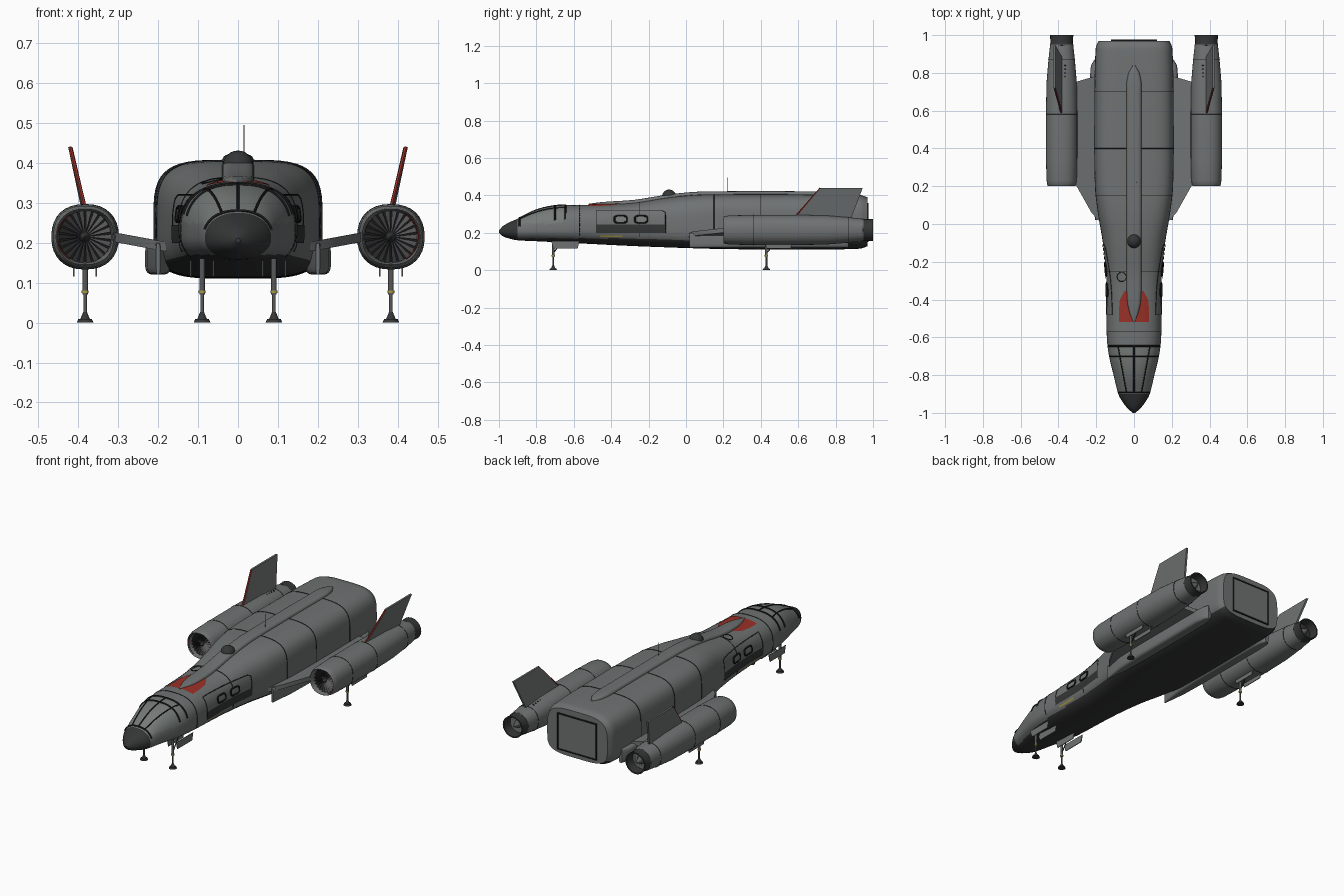
import bpy, bmesh, math
from mathutils import Vector

if "Cube" in bpy.data.objects:
    bpy.data.objects.remove(bpy.data.objects["Cube"])


def material(name, rgb):
    m = bpy.data.materials.new(name)
    m.use_nodes = True
    m.diffuse_color = (*rgb, 1)
    m.node_tree.nodes["Principled BSDF"].inputs["Base Color"].default_value = (*rgb, 1)
    return m


HULL = material("hull grey", (0.16, 0.17, 0.17))
DARK = material("dark grey", (0.035, 0.036, 0.037))
LINE = material("seam black", (0.012, 0.012, 0.012))
GLASS = material("canopy glass", (0.18, 0.2, 0.19))
RED = material("warning red", (0.32, 0.03, 0.02))
YELLOW = material("yellow", (0.4, 0.32, 0.05))
STEEL = material("steel", (0.1, 0.1, 0.1))
made = []


def add(name, data, mats):
    ob = bpy.data.objects.new(name, data)
    for m in mats:
        data.materials.append(m)
    bpy.context.collection.objects.link(ob)
    made.append(ob)
    return ob


def finish(name, bm, mats):
    bmesh.ops.recalc_face_normals(bm, faces=bm.faces)
    me = bpy.data.meshes.new(name)
    bm.to_mesh(me)
    bm.free()
    return add(name, me, mats)


def point(st, a, cx=0):
    """Point on a rounded section: station is y, half width, bottom, middle, top, squareness."""
    y, w, zb, zc, zt, n = st
    c, s = math.cos(a), math.sin(a)
    h = zt - zc if s > 0 else zc - zb
    return Vector((cx + w * math.copysign(abs(c) ** (2 / n), c), y,
                   zc + h * math.copysign(abs(s) ** (2 / n), s)))


def loft(name, stations, mats, cx=0, m=48):
    bm = bmesh.new()
    rings = [[bm.verts.new(point(st, math.tau * i / m, cx)) for i in range(m)] for st in stations]
    for a, b in zip(rings, rings[1:]):
        for i in range(m):
            j = (i + 1) % m
            bm.faces.new((a[i], a[j], b[j], b[i]))
    bm.faces.new(rings[0])
    bm.faces.new(rings[-1])
    return finish(name, bm, mats)


def sheet(name, rows, mat):
    bm = bmesh.new()
    grid = [[bm.verts.new(p) for p in row] for row in rows]
    for a, b in zip(grid, grid[1:]):
        for i in range(len(a) - 1):
            bm.faces.new((a[i], a[i + 1], b[i + 1], b[i]))
    return finish(name, bm, [mat])


def line(name, pts, r, mat, closed=False):
    cu = bpy.data.curves.new(name, "CURVE")
    cu.dimensions = "3D"
    cu.bevel_depth, cu.bevel_resolution = r, 1
    sp = cu.splines.new("POLY")
    sp.points.add(len(pts) - 1)
    for p, q in zip(sp.points, pts):
        p.co = (*q, 1)
    sp.use_cyclic_u = closed
    return add(name, cu, [mat])


def rod(name, p, q, r1, r2, mat, sides=16):
    p, q = Vector(p), Vector(q)
    bm = bmesh.new()
    bmesh.ops.create_cone(bm, cap_ends=True, segments=sides, radius1=r1, radius2=r2, depth=(q - p).length)
    bm.transform((q - p).to_track_quat("Z", "Y").to_matrix().to_4x4())
    bmesh.ops.translate(bm, verts=bm.verts, vec=(p + q) / 2)
    return finish(name, bm, [mat])


def prism(name, poly, depth, mat):
    d = Vector(depth) / 2
    bm = bmesh.new()
    lo = [bm.verts.new(Vector(p) - d) for p in poly]
    hi = [bm.verts.new(Vector(p) + d) for p in poly]
    bm.faces.new(lo)
    bm.faces.new(hi)
    for i in range(len(poly)):
        j = (i + 1) % len(poly)
        bm.faces.new((lo[i], lo[j], hi[j], hi[i]))
    return finish(name, bm, [mat])


def steps(a, b, n):
    return [a + (b - a) * i / n for i in range(n + 1)]


# Hull profile stations, smoothly interpolated along the length
KEYS = [(-1, .006, .2, .205, .212, 2), (-.98, .03, .182, .205, .235, 2),
        (-.94, .062, .168, .208, .258, 2.1), (-.9, .083, .16, .21, .275, 2.2),
        (-.8, .108, .155, .215, .322, 2.3), (-.7, .132, .15, .22, .345, 2.5),
        (-.6, .144, .145, .225, .348, 2.6), (-.3, .146, .13, .23, .358, 2.8),
        (-.1, .165, .122, .235, .388, 3), (.05, .19, .117, .24, .403, 3.5),
        (.2, .207, .113, .24, .406, 4), (.6, .21, .11, .24, .406, 4),
        (.93, .203, .115, .24, .402, 4), (.97, .188, .128, .24, .39, 4)]


def station(y):
    k = max(i for i in range(len(KEYS) - 1) if KEYS[i][0] <= y or i == 0)
    a, b = KEYS[k], KEYS[k + 1]
    p, q = KEYS[max(k - 1, 0)], KEYS[min(k + 2, len(KEYS) - 1)]
    d = b[0] - a[0]
    t = (y - a[0]) / d
    out = [y]
    for i in range(1, 6):
        ma = (b[i] - p[i]) / (b[0] - p[0]) * d
        mb = (q[i] - a[i]) / (q[0] - a[0]) * d
        u = 1 - t
        out.append(u * u * (1 + 2 * t) * a[i] + u * u * t * ma + t * t * (3 - 2 * t) * b[i] - t * t * u * mb)
    return out


def on_top(y, x, lift=.003):
    _, w, _, zc, zt, n = station(y)
    return Vector((x, y, lift + zc + (zt - zc) * max(0, 1 - abs(x / w) ** n) ** (1 / n)))


def on_side(s, y, z, lift=.003):
    _, w, zb, zc, zt, n = station(y)
    h = zt - zc if z > zc else zc - zb
    return Vector((s * (lift + w * max(0, 1 - abs((z - zc) / h) ** n) ** (1 / n)), y, z))


def arch(y, a0):
    return [point(station(y), a) for a in steps(a0, math.pi - a0, 32)]


# Fuselage with dark nose, dark belly and glazed cockpit
ys = steps(-1, -.9, 10) + steps(-.88, .93, 90) + steps(.94, .97, 3)
hull = loft("fuselage", [station(y) for y in ys], [HULL, DARK, GLASS], m=72)
for f in hull.data.polygons:
    c = f.center
    if c.y < -.9 or (f.normal.z < -.55 and c.z < .17):
        f.material_index = 1
    elif -.89 < c.y < -.65 and c.z > .25 and f.normal.z > .1:
        f.material_index = 2

# Cockpit frames
for y in (-.89, -.7, -.645):
    line("canopy_arch", arch(y, .3), .005, LINE)
for x0, x1 in ((0, 0), (.04, .085), (-.04, -.085)):
    line("canopy_rail", [on_top(y, x0 + (x1 - x0) * i / 12, 0) for i, y in enumerate(steps(-.89, -.645, 12))], .004, LINE)

# Panel seams
for y in (-.57, -.25, .15, .4, .7):
    line("hull_seam", arch(y, -.4), .002, LINE)

# Dorsal spine, sensor dome, hatch, antenna and red marking
spine = []
for y, w in [(-.52, .004), (-.47, .025), (-.42, .036)] + [(y, .04) for y in steps(-.35, .75, 30)] + [(.8, .03), (.84, .006)]:
    z = station(y)[4]
    spine.append((y, w, z - .03, z - .015, z + .004 + w * .3, 4))
loft("dorsal_spine", spine, [HULL])
dome = [(-.09 - .038 * math.cos(a), max(.038 * math.sin(a), .001)) for a in steps(0, math.pi, 14)]
loft("sensor_dome", [(y, r, .393 - r, .393, .393 + r, 2) for y, r in dome], [DARK], m=24)
rod("antenna", (.015, .22, .4), (.015, .22, .495), .0015, .001, STEEL, 6)
line("roof_hatch", [on_top(-.28 + .025 * math.sin(a), -.065 + .025 * math.cos(a), .001)
                    for a in steps(0, math.tau, 20)], .002, LINE)
sheet("red_marking", [[on_top(y, x) for x in steps(-w, w, 12)]
                      for y, w in ((-.52, .08), (-.46, .08), (-.4, .075), (-.355, .05))], RED)

# Rear loading hatch
sheet("rear_hatch", [[(x, .973, z) for x in (-.12, .12)] for z in (.155, .355)], HULL)
line("rear_hatch_frame", [(-.12, .972, .155), (.12, .972, .155), (.12, .972, .355), (-.12, .972, .355)], .005, LINE, True)

for s in (1, -1):
    side = "left_" if s > 0 else "right_"

    # Cabin side: sill panel, windows, door outline, yellow tag
    sheet(side + "sill_panel", [[on_side(s, y, z) for y in steps(-.48, -.11, 16)] for z in steps(.2, .245, 4)], DARK)
    sheet(side + "yellow_tag", [[on_side(s, y, z) for y in steps(-.46, -.34, 6)] for z in (.178, .186)], YELLOW)
    for y0 in (-.35, -.24):
        rim = [on_side(s, y0 + .033 * math.copysign(abs(math.cos(a)) ** .5, math.cos(a)),
                       .272 + .018 * math.copysign(abs(math.sin(a)) ** .5, math.sin(a)), .002)
               for a in steps(0, math.tau, 24)[:-1]]
        line(side + "window_rim", rim, .005, LINE, True)
        sheet(side + "window_glass", [[on_side(s, y, z) for y in steps(y0 - .028, y0 + .028, 4)]
                                      for z in steps(.258, .286, 3)], GLASS)
    door = [on_side(s, -.48, z, 0) for z in steps(.2, .32, 8)] + [on_side(s, y, .32, 0) for y in steps(-.46, -.13, 10)]
    line(side + "door_seam", door + [on_side(s, -.11, z, 0) for z in steps(.31, .2, 8)], .002, LINE)

    # Lower side fairing and wing
    loft(side + "lower_fairing", [(y, w, .12, .16, .2, 4) for y, w in
                                  ((.02, .005), (.15, .028), (.3, .033), (.78, .033), (.84, .028), (.87, .01))], [HULL], s * .2)
    prism(side + "wing", [(s * .18, .01, .19), (s * .225, .06, .198), (s * .315, .22, .215),
                          (s * .315, .75, .215), (s * .18, .79, .19)], (0, 0, .024), HULL)

    # Engine nacelle with fan and exhaust
    X, Z = s * .383, .215

    def ring(y, r, n=2.3):
        return (y, r, Z - r * .97, Z, Z + r * .97, n)
    loft(side + "nacelle", [ring(*p) for p in ((.25, .064), (.215, .068), (.2, .072), (.203, .075), (.23, .08), (.35, .083),
                                               (.6, .083), (.75, .08), (.87, .07), (.95, .061))], [HULL], X)
    loft(side + "fan_backing", [ring(.236, .067, 2), ring(.24, .067, 2)], [LINE], X, 32)
    for a in steps(0, math.tau, 22)[:-1]:
        def blade(r, b, y):
            return (X + r * math.cos(a + b), y, Z + r * math.sin(a + b))
        sheet(side + "fan_blade", [[blade(.012, -.1, .222), blade(.066, -.1, .222)],
                                   [blade(.012, .1, .233), blade(.066, .1, .233)]], STEEL)
    rod(side + "fan_hub", (X, .238, Z), (X, .205, Z), .016, .002, DARK)
    line(side + "intake_red_edge", [(X + s * .069 * math.cos(a), .205, Z + .067 * math.sin(a))
                                    for a in steps(-1, 1, 16)], .0015, RED)
    loft(side + "exhaust_nozzle", [ring(*p, 2) for p in ((.93, .056), (.945, .063), (.96, .059), (1, .062),
                                                         (1, .055), (.95, .05))], [DARK], X, 20)
    rod(side + "exhaust_cone", (X, .94, Z), (X, .99, Z), .025, .004, STEEL)
    for y in (.36, .58, .87):
        r = .0835 if y < .7 else .0705
        line(side + "nacelle_seam", [point(ring(y, r), a, X) for a in steps(0, math.tau, 32)], .0012, LINE)
    for y in steps(.68, .84, 8):
        rod(side + "vent", (s * .355, y, .27), (s * .367, y, .29), .003, .003, LINE, 6)

    # Tail fin with red leading edge
    prism(side + "tail_fin", [(s * .384, .59, .285), (s * .42, .72, .44), (s * .42, .945, .44), (s * .384, .88, .27)],
          (.011, 0, 0), HULL)
    line(side + "fin_red_edge", [(s * .384, .588, .29), (s * .42, .718, .438)], .005, RED)

    # Landing legs with doors
    for label, x, y, top in (("front_", s * .09, -.71, .16), ("rear_", s * .383, .43, .15)):
        name = side + label
        rod(name + "foot", (x, y, 0), (x, y, .009), .021, .017, DARK)
        rod(name + "ankle", (x, y, .009), (x, y, .026), .012, .005, DARK)
        rod(name + "piston", (x, y, .02), (x, y, .08), .0045, .0045, STEEL)
        rod(name + "cylinder", (x, y, .07), (x, y, top), .007, .007, STEEL)
        rod(name + "collar", (x, y, .074), (x, y, .08), .009, .009, YELLOW)
        rod(name + "brace", (x, y, .09), (x, y + .05, top), .003, .003, DARK, 8)
        for dx in (-.028, .028):
            d = x + dx
            prism(name + "door", [(d, y, .115), (d, y + .13, .115), (d, y + .14, .155), (d, y - .01, .155)],
                  (.004, 0, 0), HULL)

# Turn curves into meshes and smooth everything but sharp edges
bpy.ops.object.select_all(action="DESELECT")
for ob in made:
    ob.select_set(True)
bpy.context.view_layer.objects.active = made[0]
bpy.ops.object.convert(target="MESH")
bpy.ops.object.shade_smooth_by_angle(angle=math.radians(35))
